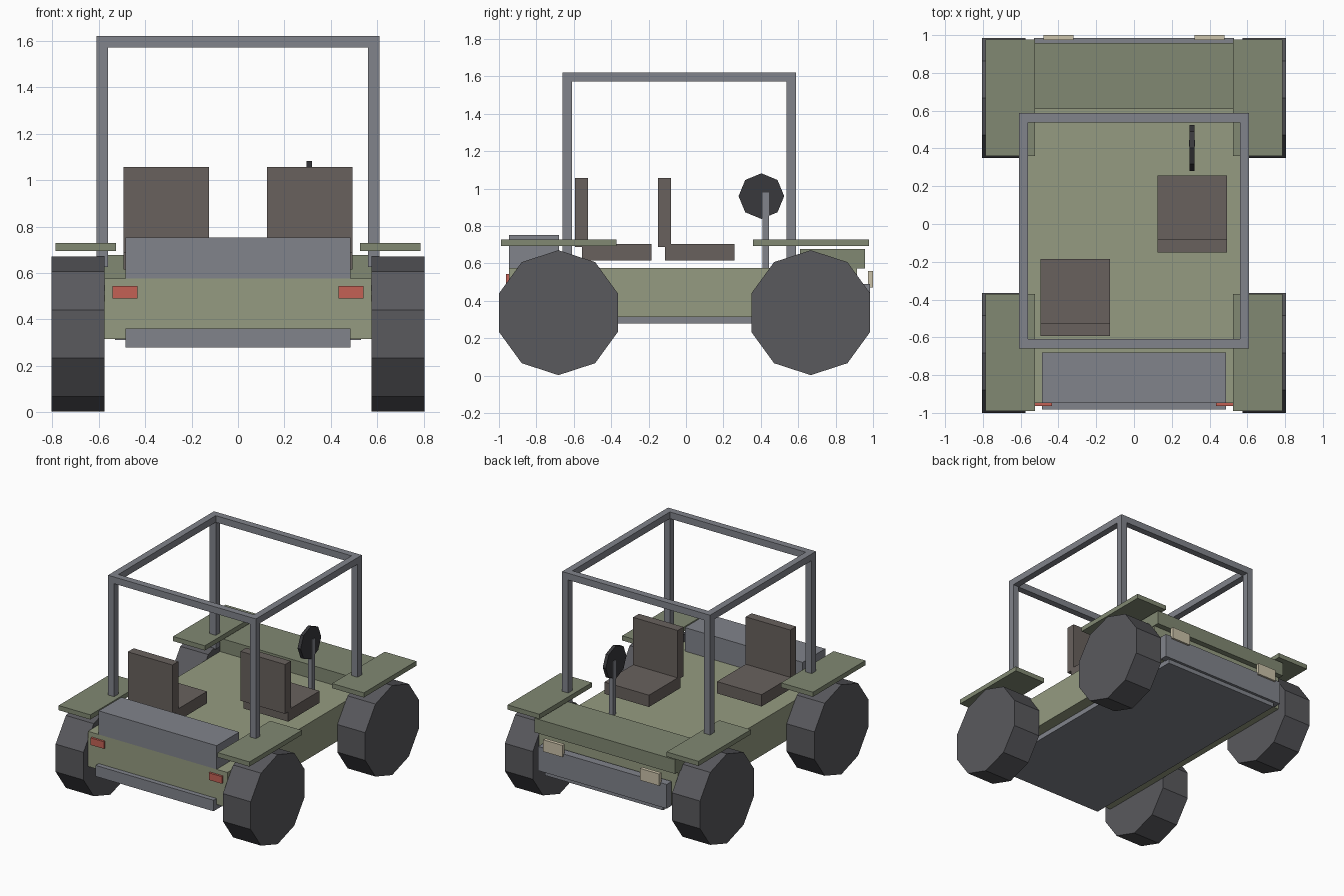
import bpy, math

if "Cube" in bpy.data.objects:
    bpy.data.objects.remove(bpy.data.objects["Cube"])


def material(name, r, g, b):
    m = bpy.data.materials.new(name)
    m.diffuse_color = (r, g, b, 1)
    m.use_nodes = True
    m.node_tree.nodes["Principled BSDF"].inputs["Base Color"].default_value = m.diffuse_color
    return m


GREEN = material("body_green", 0.30, 0.33, 0.22)
DARK_GREEN = material("panel_green", 0.22, 0.25, 0.17)
STEEL = material("steel", 0.22, 0.23, 0.26)
RUBBER = material("rubber", 0.10, 0.10, 0.11)
BLACK = material("black", 0.04, 0.04, 0.045)
SEAT = material("seat_brown", 0.14, 0.12, 0.11)
RED = material("tail_red", 0.55, 0.12, 0.09)
CREAM = material("lamp_cream", 0.60, 0.54, 0.40)


def box(name, x, y, z, mat):
    """Box from (min, max) ranges on each axis."""
    bpy.ops.mesh.primitive_cube_add(
        size=1, location=[(a + b) / 2 for a, b in (x, y, z)])
    o = bpy.context.object
    o.name = name
    o.scale = [b - a for a, b in (x, y, z)]
    bpy.ops.object.transform_apply(location=False, rotation=False, scale=True)
    o.data.materials.append(mat)
    return o


def disc(name, sides, radius, width, loc, mat):
    """Flat-sided disc with its axle along x and a corner pointing up."""
    bpy.ops.mesh.primitive_cylinder_add(
        vertices=sides, radius=radius, depth=width, location=loc,
        rotation=(0, math.pi / 2, 0))
    o = bpy.context.object
    o.name = name
    bpy.ops.object.transform_apply(location=False, rotation=True, scale=False)
    # the corner starts on the y axis and must point along z
    if sides % 4:
        o.rotation_euler.x = math.pi / 2 if max(abs(v.co.z) for v in o.data.vertices) < radius * 0.99 else 0
    o.data.materials.append(mat)
    return o


def mirrored(a, b, s):
    return tuple(sorted((a * s, b * s)))


# Body tub, chassis, hood, cargo box
box("body", (-0.575, 0.575), (-0.947, 0.914), (0.315, 0.577), GREEN)
box("chassis", (-0.486, 0.486), (-0.983, 0.965), (0.278, 0.36), STEEL)
box("hood", (-0.58, 0.58), (0.61, 0.957), (0.572, 0.677), DARK_GREEN)
box("cargo_box", (-0.486, 0.486), (-0.947, -0.68), (0.577, 0.753), STEEL)
box("bumper", (-0.53, 0.53), (0.925, 0.985), (0.31, 0.49), STEEL)

# Wheels, fenders, lamps, roll cage posts
for s in (-1, 1):
    for y in (-0.682, 0.667):
        disc("wheel", 10, 0.334, 0.23, (0.69 * s, y, 0.334 + 0.003), RUBBER)
        box("fender", mirrored(0.525, 0.787, s), (y - 0.308, y + 0.311),
            (0.694, 0.729), DARK_GREEN)
    box("headlight", mirrored(0.32, 0.478, s), (0.973, 1.0), (0.472, 0.56), CREAM)
    box("tail_light", mirrored(0.433, 0.541, s), (-0.963, -0.94), (0.49, 0.543), RED)
    for y in (-0.66, 0.538):
        box("cage_post", mirrored(0.56, 0.61, s), (y, y + 0.05), (0.625, 1.575), STEEL)
    box("cage_side_rail", mirrored(0.56, 0.61, s), (-0.66, 0.588), (1.572, 1.622), STEEL)
for y in (-0.66, 0.538):
    box("cage_cross_rail", (-0.56, 0.56), (y, y + 0.05), (1.572, 1.622), STEEL)

# Two staggered seats
for x, y in ((-0.31, -0.593), (0.309, -0.15)):
    xs = (x - 0.184, x + 0.184)
    box("seat_cushion", xs, (y + 0.038, y + 0.408), (0.615, 0.703), SEAT)
    box("seat_back", xs, (y, y + 0.069), (0.688, 1.056), SEAT)

# Steering
disc("steering_wheel", 8, 0.122, 0.025, (0.307, 0.403, 0.96), BLACK)
box("steering_column", (0.29, 0.324), (0.41, 0.445), (0.577, 0.98), STEEL)
